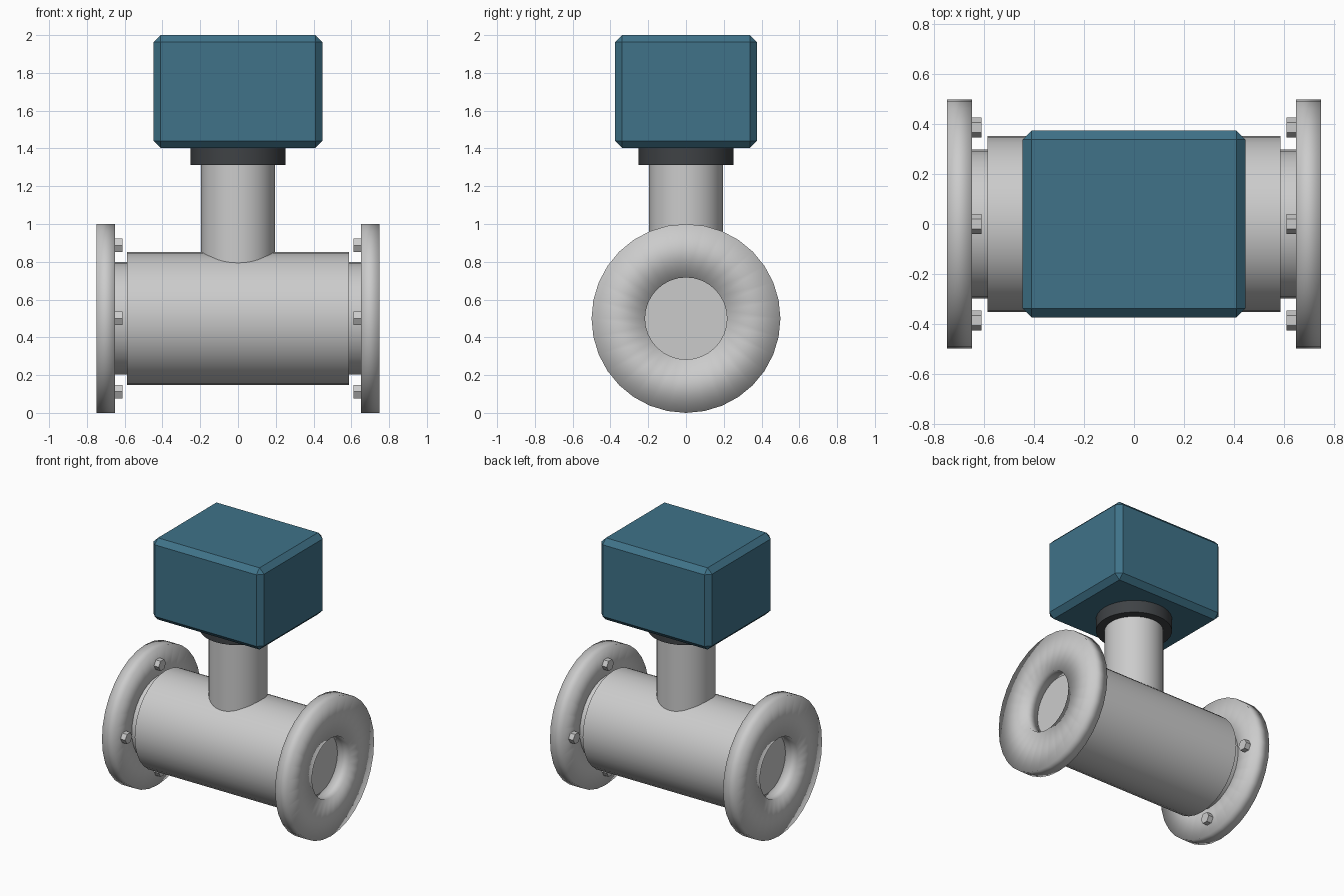
import bpy, bmesh
from math import sin, cos, pi, radians

if "Cube" in bpy.data.objects:
    bpy.data.objects.remove(bpy.data.objects["Cube"])

def material(name, color):
    m = bpy.data.materials.new(name)
    m.diffuse_color = color
    m.use_nodes = True
    m.node_tree.nodes["Principled BSDF"].inputs["Base Color"].default_value = m.diffuse_color
    return m

BLUE = material("blue_paint", (0.05, 0.17, 0.25, 1))
DARK = material("dark_rubber", (0.05, 0.055, 0.06, 1))

def finish(name, bm, mat=None, angle=30):
    bmesh.ops.recalc_face_normals(bm, faces=bm.faces)
    me = bpy.data.meshes.new(name)
    bm.to_mesh(me)
    bm.free()
    ob = bpy.data.objects.new(name, me)
    bpy.context.collection.objects.link(ob)
    if mat:
        me.materials.append(mat)
    bpy.ops.object.select_all(action='DESELECT')
    ob.select_set(True)
    bpy.context.view_layer.objects.active = ob
    if angle >= 180:
        bpy.ops.object.shade_smooth()
    elif angle:
        bpy.ops.object.shade_smooth_by_angle(angle=radians(angle))
    return ob

def lathe(name, profile, center, axis='Z', sides=32, closed=False, mat=None, angle=35):
    """Revolve (radius, height) points; open profiles get flat caps."""
    bm = bmesh.new()
    rings = []
    for r, h in profile:
        ring = []
        for i in range(sides):
            u, v = r * cos(2 * pi * i / sides), r * sin(2 * pi * i / sides)
            p = (h, u, v) if axis == 'X' else (u, v, h)
            ring.append(bm.verts.new([a + b for a, b in zip(p, center)]))
        rings.append(ring)
    pairs = list(zip(rings, rings[1:]))
    if closed:
        pairs.append((rings[-1], rings[0]))
    else:
        bm.faces.new(rings[0])
        bm.faces.new(rings[-1])
    for a, b in pairs:
        for i in range(sides):
            j = (i + 1) % sides
            bm.faces.new((a[i], a[j], b[j], b[i]))
    return finish(name, bm, mat, angle)

def box(name, size, center, bevel=0, mat=None):
    bm = bmesh.new()
    bmesh.ops.create_cube(bm, size=1)
    for v in bm.verts:
        v.co = [c * s + o for c, s, o in zip(v.co, size, center)]
    if bevel:
        bmesh.ops.bevel(bm, geom=bm.edges[:], offset=bevel, segments=1,
                        affect='EDGES', profile=0.5)
    return finish(name, bm, mat, 0)

PIPE = (0, 0, 0.5)

# Pipe body
lathe("pipe_body", [(0.353, -0.588), (0.353, 0.588)], PIPE, 'X')

# Flanges, hubs and hex bolts at both ends
for side, s in (("left", -1), ("right", 1)):
    lathe(side + "_hub", [(0.298, s * 0.57), (0.298, s * 0.652)], PIPE, 'X')
    lathe(side + "_flange",
          [(0.217, s * 0.65), (0.5, s * 0.65), (0.5, s * 0.75), (0.217, s * 0.75)],
          PIPE, 'X', closed=True, angle=180)
    for k in range(4):
        c = (0, 0.387 * cos(k * pi / 2), 0.5 + 0.387 * sin(k * pi / 2))
        lathe(f"{side}_bolt_{k + 1}", [(0.041, s * 0.612), (0.041, s * 0.66)],
              c, 'X', sides=6)

# Riser neck and dark collar
lathe("riser_neck", [(0.195, 0.7), (0.195, 1.35)], (0, 0, 0))
lathe("collar", [(0.252, 1.313), (0.252, 1.41)], (0, 0, 0), mat=DARK)

# Transmitter housing with a flush dark panel on top
box("housing", (0.895, 0.75, 0.597), (0, 0, 1.7015), 0.037, BLUE)
box("top_panel", (0.72, 0.6, 0.02), (0, 0, 1.9898), 0, DARK)
